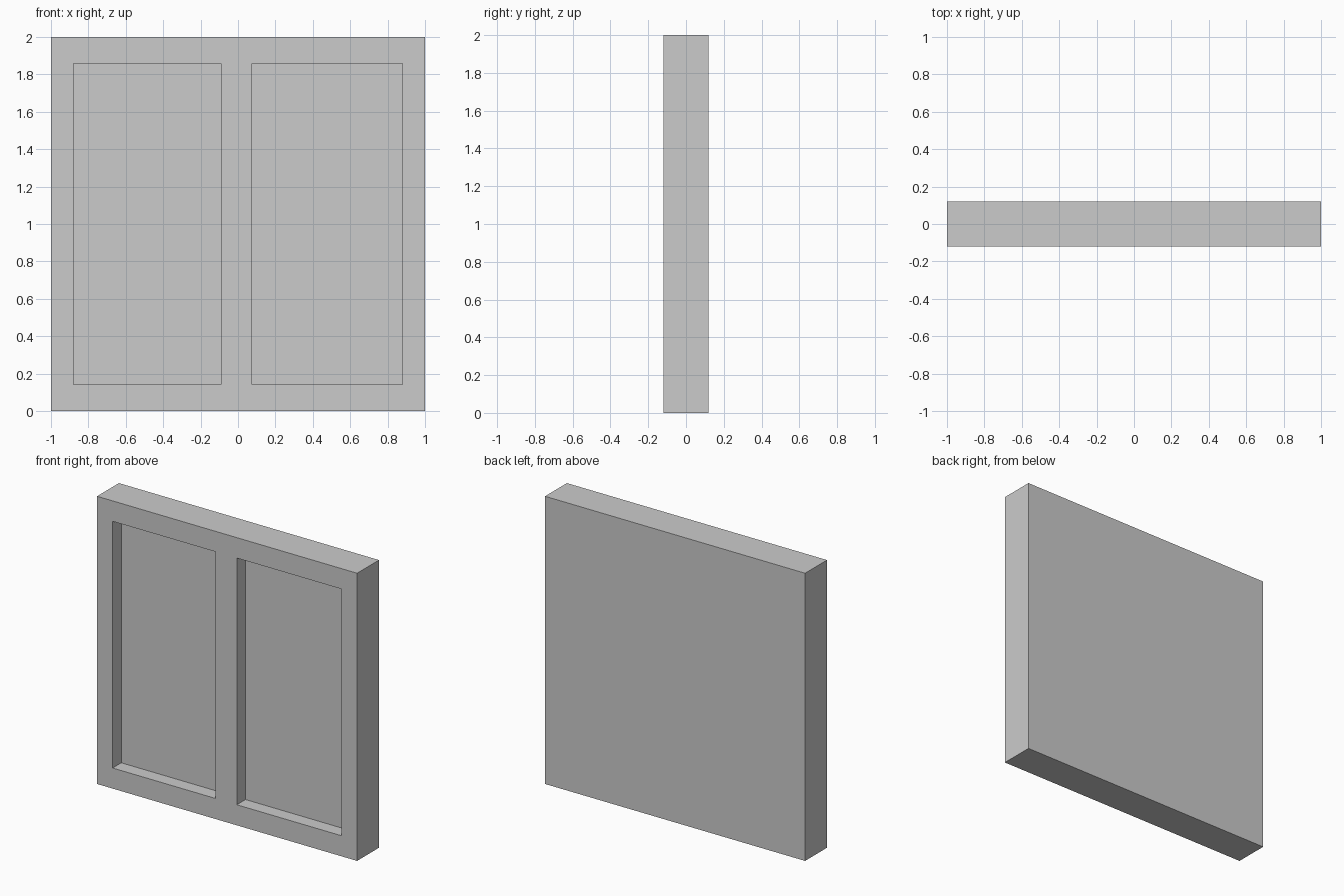
import bpy

if "Cube" in bpy.data.objects:
    bpy.data.objects.remove(bpy.data.objects["Cube"])

WIDTH, DEPTH, HEIGHT = 2.0, 0.24, 2.0
RECESS = 0.095
Z_LOW, Z_HIGH = 0.143, 1.858
PANELS = {"left": (-0.88, -0.09), "right": (0.075, 0.88)}


def box(name, low, high):
    """Axis-aligned box between two corners."""
    centre = [(a + b) / 2 for a, b in zip(low, high)]
    bpy.ops.mesh.primitive_cube_add(size=1, location=centre)
    obj = bpy.context.object
    obj.name = name
    obj.scale = [b - a for a, b in zip(low, high)]
    bpy.ops.object.transform_apply(location=True, rotation=False, scale=True)
    return obj


# Solid slab with a plain back
front = -DEPTH / 2
frame = box("window_frame", (-WIDTH / 2, front, 0), (WIDTH / 2, -front, HEIGHT))

# Two recessed panes cut into the front, leaving a central mullion
for side, (x0, x1) in PANELS.items():
    cutter = box(side + "_pane_cutter", (x0, front - 0.1, Z_LOW), (x1, front + RECESS, Z_HIGH))
    cutter.hide_render = True
    cut = frame.modifiers.new(side + "_pane_recess", 'BOOLEAN')
    cut.operation = 'DIFFERENCE'
    cut.solver = 'EXACT'
    cut.object = cutter
    bpy.context.view_layer.objects.active = frame
    bpy.ops.object.modifier_apply(modifier=cut.name)
    bpy.data.objects.remove(cutter)
